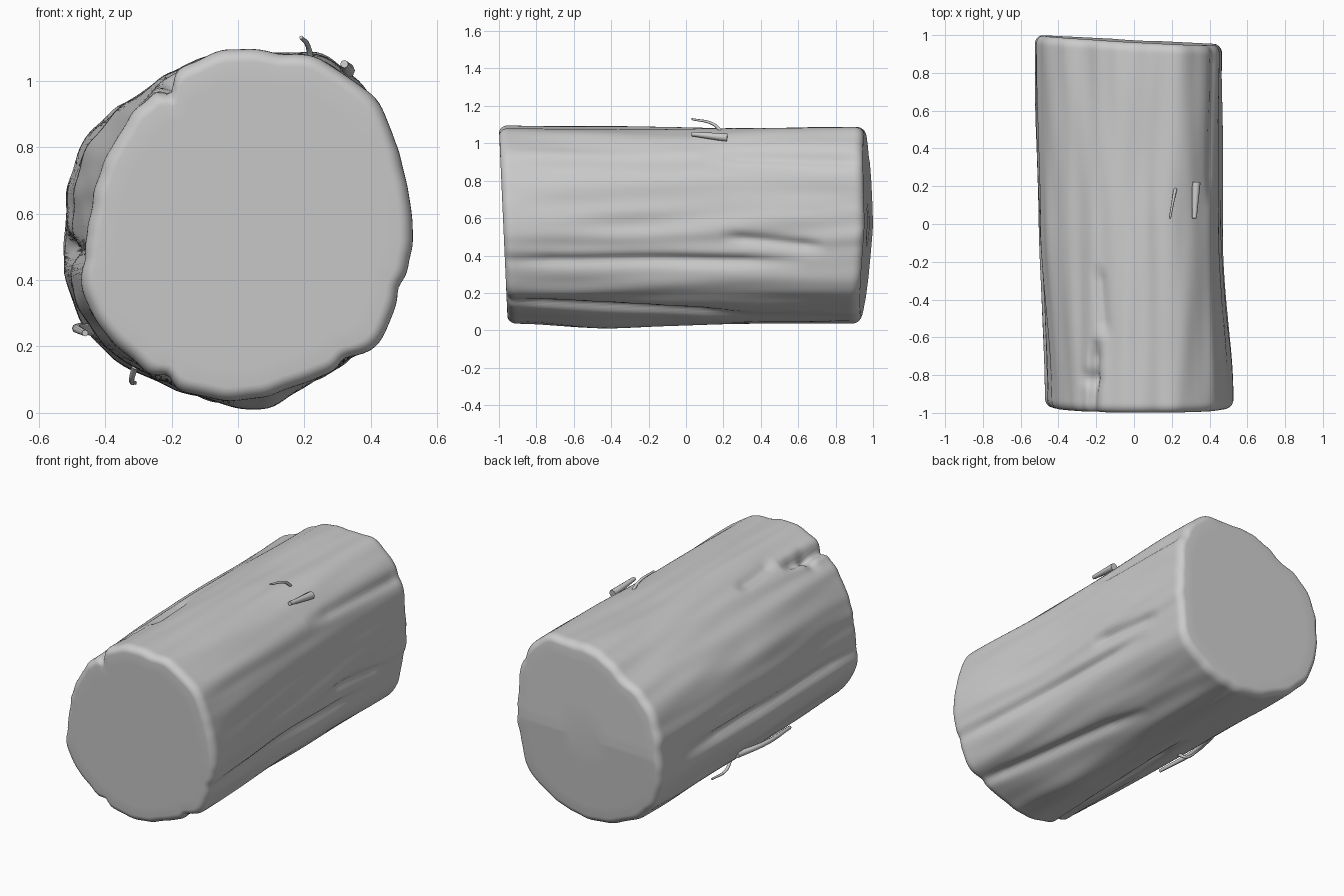
import bpy, bmesh, math
from mathutils import Vector, noise

if "Cube" in bpy.data.objects:
    bpy.data.objects.remove(bpy.data.objects["Cube"])

CZ, SEG, RINGS = 0.56, 192, 110

# bark radius every 20 degrees, counted from +x towards +z
FRONT = [.525, .525, .56, .56, .54, .52, .485, .46, .44, .45, .505, .51, .52, .52, .52, .515, .55, .525]
MIDDLE = [.465, .475, .54, .56, .53, .52, .5, .51, .51, .5, .53, .535, .515, .53, .53, .52, .52, .48]
BACK = [.465, .49, .545, .58, .53, .52, .49, .52, .53, .525, .545, .55, .53, .52, .52, .52, .52, .475]

# bark grooves: angle, drift along the log, start y, end y, depth
GROOVES = [
    (-20, -4, -1.1, .7, .025), (-7, -7, .2, .8, .02), (-50, -16, -1.1, .4, .03),
    (-116, 8, -1.1, .3, .045), (-168, -6, -1.1, .8, .035), (118, -4, -1.1, -.6, .045),
    (108, 4, -.6, -.2, .018), (43, -4, .1, 1.1, .02),
]


def smooth(t):
    t = max(0, min(1, t))
    return t * t * (3 - 2 * t)


def at_angle(table, deg):
    """Smooth cyclic lookup in a radius table (Catmull-Rom)."""
    k, t = divmod(deg / 20, 1)
    a, b, c, d = (table[(int(k) + n) % 18] for n in (-1, 0, 1, 2))
    return b + .5 * t * (c - a + t * (2 * a - 5 * b + 4 * c - d + t * (3 * (b - c) + d - a)))


def bark_radius(deg, y):
    end = FRONT if y < 0 else BACK
    mid = at_angle(MIDDLE, deg)
    r = mid + (at_angle(end, deg) - mid) * smooth(abs(y))
    for a0, drift, y0, y1, depth in GROOVES:
        if y0 < y < y1:
            t = (y - y0) / (y1 - y0)
            diff = (deg - a0 - drift * t + 180) % 360 - 180
            r -= depth * math.exp(-(diff / 3.5) ** 2) * min(1, 5 * t, 5 * (1 - t))
    # belly bulge, knot and long grain
    r += .03 * math.exp(-((deg - 276) / 10) ** 2 - ((y + .5) / .3) ** 2)
    r -= .03 * math.exp(-((deg - 118) / 6) ** 2 - ((y + .82) / .04) ** 2)
    a = math.radians(deg)
    return r + .012 * noise.noise(Vector((6 * math.cos(a), y * 1.6, 6 * math.sin(a))))


def front_y(x, z):
    return -1 + .045 * (1.08 - z)


def back_y(x, z):
    return .975 - .05 * x - .08 * max(0, .55 - z) - .03 * max(0, z - .6)


def build_log():
    bm = bmesh.new()
    # half of the ring plan: (position along log, inset, cap scale), mirrored for the back
    arc = [math.pi / 2 * k / 6 for k in range(7)]
    end = [(0, .04, s / 8) for s in range(2, 8)]
    end += [(.025 * (1 - math.cos(q)), .04 * (1 - math.sin(q)), 1) for q in arc]
    rows = end + [(.025 + .95 * k / RINGS, 0, 1) for k in range(1, RINGS)]
    rows += [(1 - t, inset, s) for t, inset, s in reversed(end)]
    loops = []
    for t, inset, s in rows:
        loop = []
        for i in range(SEG):
            deg = 360 * i / SEG
            a = math.radians(deg)
            r = (bark_radius(deg, 2 * t - 1) - inset) * s
            x, z = r * math.cos(a), CZ + r * math.sin(a)
            loop.append(bm.verts.new((x, front_y(x, z) * (1 - t) + back_y(x, z) * t, z)))
        loops.append(loop)
    for lo, hi in zip(loops, loops[1:]):
        for i in range(SEG):
            j = (i + 1) % SEG
            bm.faces.new((lo[i], lo[j], hi[j], hi[i]))
    bm.faces.new(loops[0])
    bm.faces.new(loops[-1])
    bmesh.ops.recalc_face_normals(bm, faces=bm.faces)
    for f in bm.faces:
        f.smooth = True
    mesh = bpy.data.meshes.new("log")
    bm.to_mesh(mesh)
    bm.free()
    bpy.context.collection.objects.link(bpy.data.objects.new("log", mesh))


def twig(name, points, radius):
    """Tapered round twig along a smooth path."""
    curve = bpy.data.curves.new(name, 'CURVE')
    curve.dimensions = '3D'
    curve.bevel_depth = radius
    curve.bevel_resolution = 2
    curve.use_fill_caps = True
    sp = curve.splines.new('BEZIER')
    sp.bezier_points.add(len(points) - 1)
    for k, (bp, p) in enumerate(zip(sp.bezier_points, points)):
        bp.co = p
        bp.handle_left_type = bp.handle_right_type = 'AUTO'
        bp.radius = 1.3 - .6 * k / (len(points) - 1)
    bpy.context.collection.objects.link(bpy.data.objects.new(name, curve))


build_log()

# loose twigs and bark slivers
twig("top_twig", [(.22, .19, 1.06), (.212, .15, 1.1), (.19, .03, 1.13)], .008)
twig("top_sliver", [(.33, .22, 1.03), (.32, .03, 1.05)], .017)
twig("side_root", [(-.44, .15, .25), (-.485, -.05, .255), (-.46, -.32, .24)], .014)
twig("lower_twig", [(-.31, .02, .14), (-.32, .08, .1), (-.31, .2, .09)], .008)
